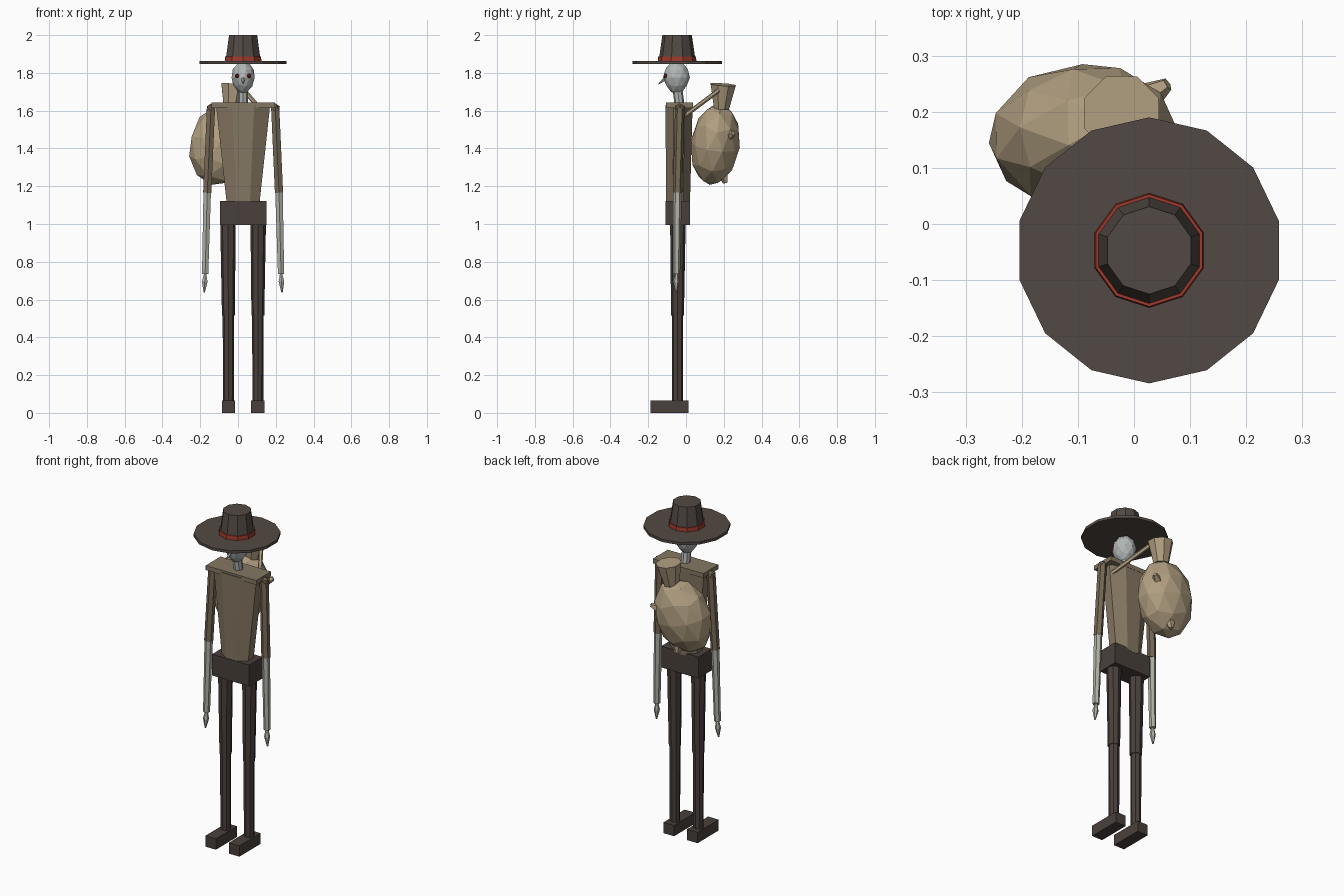
import bpy, bmesh, math
from mathutils import Vector, Matrix

if "Cube" in bpy.data.objects:
    bpy.data.objects.remove(bpy.data.objects["Cube"])

CX, CY = 0.027, -0.047  # body axis


def material(name, r, g, b):
    m = bpy.data.materials.new(name)
    lin = [((c / 255 + 0.055) / 1.055) ** 2.4 for c in (r, g, b)]
    m.diffuse_color = (*lin, 1)
    m.use_nodes = True
    m.node_tree.nodes["Principled BSDF"].inputs["Base Color"].default_value = m.diffuse_color
    return m


FELT = material("dark felt", 82, 73, 67)
TROUSERS = material("dark trousers", 74, 64, 60)
BAND = material("red band", 158, 58, 44)
SHIRT = material("brown cloth", 132, 119, 98)
SLEEVE = material("sleeve cloth", 118, 104, 84)
SACK = material("sack cloth", 176, 158, 128)
SKIN = material("pale grey", 178, 184, 182)
BONE = material("bone", 176, 178, 166)
EYE = material("dark red", 110, 28, 28)


def finish(bm, name, mat):
    bmesh.ops.recalc_face_normals(bm, faces=bm.faces)
    me = bpy.data.meshes.new(name)
    bm.to_mesh(me)
    bm.free()
    me.materials.append(mat)
    ob = bpy.data.objects.new(name, me)
    bpy.context.collection.objects.link(ob)
    return ob


def limb(name, p0, p1, r0, r1, n, mat, phase=0.0, squash=(1, 1)):
    """Tapered prism between two points; first corner faces +y."""
    p0, p1 = Vector(p0), Vector(p1)
    q = Vector((0, 0, 1)).rotation_difference(p1 - p0)
    bm = bmesh.new()
    rings = []
    for p, r in ((p0, r0), (p1, r1)):
        rx, ry = r if isinstance(r, tuple) else (r, r)
        ring = []
        for i in range(n):
            a = math.pi / 2 + math.tau * (i + phase) / n
            ring.append(bm.verts.new(p + q @ Vector((rx * math.cos(a), ry * math.sin(a), 0))))
        rings.append(ring)
    for i in range(n):
        j = (i + 1) % n
        bm.faces.new((rings[0][i], rings[0][j], rings[1][j], rings[1][i]))
    bm.faces.new(rings[0])
    bm.faces.new(rings[1])
    return finish(bm, name, mat)


def box(name, lo, hi, mat):
    lo, hi = Vector(lo), Vector(hi)
    bm = bmesh.new()
    bmesh.ops.create_cube(bm, size=1, matrix=Matrix.Translation((lo + hi) / 2) @ Matrix.Diagonal((*(hi - lo), 1)))
    return finish(bm, name, mat)


def ball(name, c, radii, mat, sub=2, lean=None, chin=1.0):
    """Faceted ellipsoid, optionally leaning and narrowed below."""
    bm = bmesh.new()
    bmesh.ops.create_icosphere(bm, subdivisions=sub, radius=1)
    q = Vector((0, 0, 1)).rotation_difference(Vector(lean or (0, 0, 1)))
    for v in bm.verts:
        k = 1 + (chin - 1) * max(0, -v.co.z)
        v.co = Vector(c) + q @ Vector((v.co.x * radii[0] * k, v.co.y * radii[1] * k, v.co.z * radii[2]))
    return finish(bm, name, mat)


# Hat
limb("hat_brim", (CX, CY, 1.846), (CX, CY, 1.862), 0.237, 0.237, 14, FELT)
limb("hat_band", (CX, CY, 1.862), (CX, CY, 1.886), 0.102, 0.100, 10, BAND)
limb("hat_crown", (CX, CY, 1.862), (CX, CY, 2.0), 0.098, 0.078, 10, FELT)

# Head, eyes, nose and neck
ball("head", (CX, -0.05, 1.775), (0.064, 0.071, 0.088), SKIN, chin=0.8)
for side in (-1, 1):
    ball("eye", (CX + side * 0.031, -0.107, 1.784), (0.012, 0.012, 0.012), EYE)
limb("nose", (CX, -0.105, 1.772), (CX, -0.146, 1.74), 0.013, 0.002, 5, BONE)
limb("neck", (CX, -0.033, 1.62), (CX, -0.045, 1.715), 0.026, 0.026, 8, SKIN)

# Torso, shoulder slab and hips
limb("torso", (CX, -0.042, 1.11), (CX, -0.037, 1.63), (0.094, 0.068), (0.155, 0.078), 8, SHIRT, phase=0.5)
box("shoulder_slab", (CX - 0.168, -0.105, 1.615), (CX + 0.168, 0.036, 1.642), SHIRT)
box("hips", (CX - 0.123, -0.108, 0.995), (CX + 0.123, 0.02, 1.123), TROUSERS)

# Arms and legs
for side in (-1, 1):
    def at(x, y, z):
        return (CX + side * x, y, z)
    ball("shoulder_joint", at(0.171, -0.033, 1.612), (0.026, 0.028, 0.026), SLEEVE, sub=1)
    limb("upper_arm", at(0.190, -0.045, 1.165), at(0.170, -0.033, 1.615), 0.025, 0.025, 6, SLEEVE)
    limb("forearm", at(0.201, -0.05, 0.735), at(0.190, -0.045, 1.17), 0.019, 0.023, 6, BONE)
    limb("hand_upper", at(0.203, -0.052, 0.695), at(0.201, -0.05, 0.738), 0.017, 0.007, 6, BONE)
    limb("hand_lower", at(0.206, -0.053, 0.638), at(0.203, -0.052, 0.695), 0.004, 0.017, 6, BONE)
    limb("thigh", at(0.078, -0.045, 0.515), at(0.080, -0.043, 1.0), 0.034, 0.041, 8, TROUSERS)
    limb("shin", at(0.078, -0.045, 0.05), at(0.078, -0.045, 0.52), 0.029, 0.030, 8, TROUSERS)
    fx = CX + side * 0.078
    box("foot", (fx - 0.035, -0.187, 0), (fx + 0.035, 0.013, 0.065), TROUSERS)

# Sack with a tied, flared mouth
ball("sack", (-0.09, 0.155, 1.422), (0.168, 0.131, 0.222), SACK, lean=(0.06, 0.035, 0.26))
limb("sack_mouth", (-0.035, 0.188, 1.61), (-0.022, 0.197, 1.738), 0.043, 0.072, 8, SACK, phase=0.5)

# Lumps pushing out of the sack
for x, y, z in ((0.032, 0.232, 1.47), (-0.09, 0.20, 1.25)):
    p = Vector((x, y, z))
    out = (p - Vector((-0.09, 0.155, 1.42))).normalized()
    limb("sack_lump", p - out * 0.03, p + out * 0.035, 0.036, 0.012, 5, SACK)

# Carrying strap over the shoulder
limb("strap", (0.15, -0.01, 1.57), (0.035, 0.17, 1.705), 0.012, 0.012, 6, SACK)
